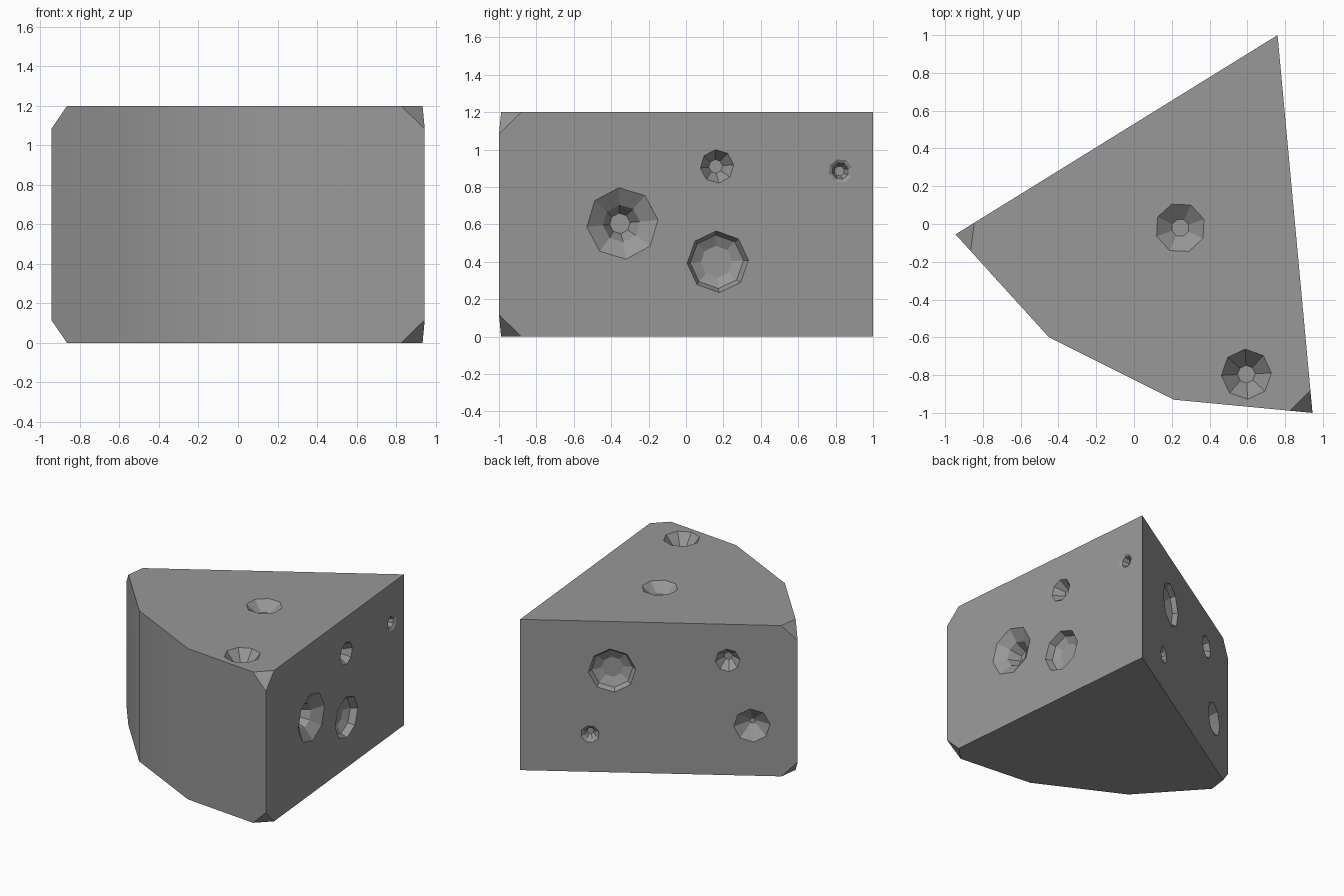
import bpy, bmesh
from math import cos, sin, pi, radians
from mathutils import Vector

if "Cube" in bpy.data.objects:
    bpy.data.objects.remove(bpy.data.objects["Cube"])

H = 1.2
TIP, CORNER, BACK = (-0.945, -0.055), (0.945, -1.0), (0.76, 1.0)

grey = bpy.data.materials.new("dark_grey")
grey.diffuse_color = (0.315, 0.315, 0.315, 1)
grey.use_nodes = True
grey.node_tree.nodes["Principled BSDF"].inputs["Base Color"].default_value = grey.diffuse_color


def add_object(name, bm):
    bmesh.ops.recalc_face_normals(bm, faces=bm.faces[:])
    mesh = bpy.data.meshes.new(name)
    bm.to_mesh(mesh)
    bm.free()
    mesh.materials.append(grey)
    ob = bpy.data.objects.new(name, mesh)
    bpy.context.collection.objects.link(ob)
    return ob


# Wedge body: convex prism with clipped tips, mirrored between top and bottom
rim = [(-0.845, 0.007), (-0.865, -0.143), (-0.45, -0.6), (0.21, -0.93),
       (0.825, -0.9885), (0.934, -0.88), BACK]
bm = bmesh.new()
for pts, inset in ((rim, 0), ([TIP, CORNER], 0.117)):
    for x, y in pts:
        for z in (inset, H - inset):
            bm.verts.new((x, y, z))
bmesh.ops.convex_hull(bm, input=bm.verts[:])
bmesh.ops.dissolve_limit(bm, angle_limit=radians(2), verts=bm.verts[:], edges=bm.edges[:])
bm.normal_update()
# Smooth the curved rind only
for f in bm.faces:
    f.smooth = f.normal.y < -0.6 and abs(f.normal.z) < 0.1
wedge = add_object("cheese_wedge", bm)

# Holes: octagonal pits sunk along the inward normal
pits = bmesh.new()


def pit(center, u, v, profile, spin=0.0):
    n = u.cross(v).normalized()          # outward
    rings = []
    for r, d in [(profile[0][0], -0.03)] + profile:
        rings.append([pits.verts.new(center - n * d
                      + u * r * cos(spin + i * pi / 4) + v * r * sin(spin + i * pi / 4))
                      for i in range(8)])
    for a, b in zip(rings, rings[1:]):
        for i in range(8):
            j = (i + 1) % 8
            pits.faces.new((a[i], a[j], b[j], b[i]))
    pits.faces.new(rings[0])
    pits.faces.new(rings[-1])


X, Y, Z = Vector((1, 0, 0)), Vector((0, 1, 0)), Vector((0, 0, 1))

# Top face
pit(Vector((0.245, -0.02, H)), X, Y, [(0.133, 0), (0.047, 0.07)], pi / 9)
pit(Vector((0.595, -0.795, H)), X, Y, [(0.133, 0), (0.047, 0.11)], 0.05)


def side_pits(start, end, holes):
    a, b = Vector((*start, 0)), Vector((*end, 0))
    u = (b - a).normalized()
    for t, z, profile, spin in holes:
        pit(a.lerp(b, t) + Z * z, u, Z, profile, spin)


# Right face (t runs from the front corner to the back)
side_pits(CORNER, BACK, [
    (0.330, 0.605, [(0.192, 0), (0.1, 0.06), (0.055, 0.15)], 0.1),
    (0.585, 0.40, [(0.165, 0), (0.143, 0.05), (0.085, 0.08)], 0.05),
    (0.583, 0.91, [(0.09, 0), (0.037, 0.08)], 0.1),
    (0.913, 0.885, [(0.065, 0), (0.045, 0.012), (0.027, 0.06)], 0.3)])

# Back left face (t runs from the back corner to the tip)
side_pits(BACK, TIP, [
    (0.331, 0.81, [(0.172, 0), (0.15, 0.035), (0.08, 0.065)], 0.1),
    (0.748, 0.913, [(0.09, 0), (0.03, 0.08)], 0.1),
    (0.835, 0.40, [(0.132, 0), (0.022, 0.085)], 0.1),
    (0.252, 0.30, [(0.068, 0), (0.045, 0.015), (0.025, 0.06)], 0.3)])

cutter = add_object("hole_cutter", pits)
cutter.hide_render = True
cutter.display_type = 'WIRE'
mod = wedge.modifiers.new("holes", 'BOOLEAN')
mod.object = cutter
mod.operation = 'DIFFERENCE'
mod.solver = 'EXACT'
